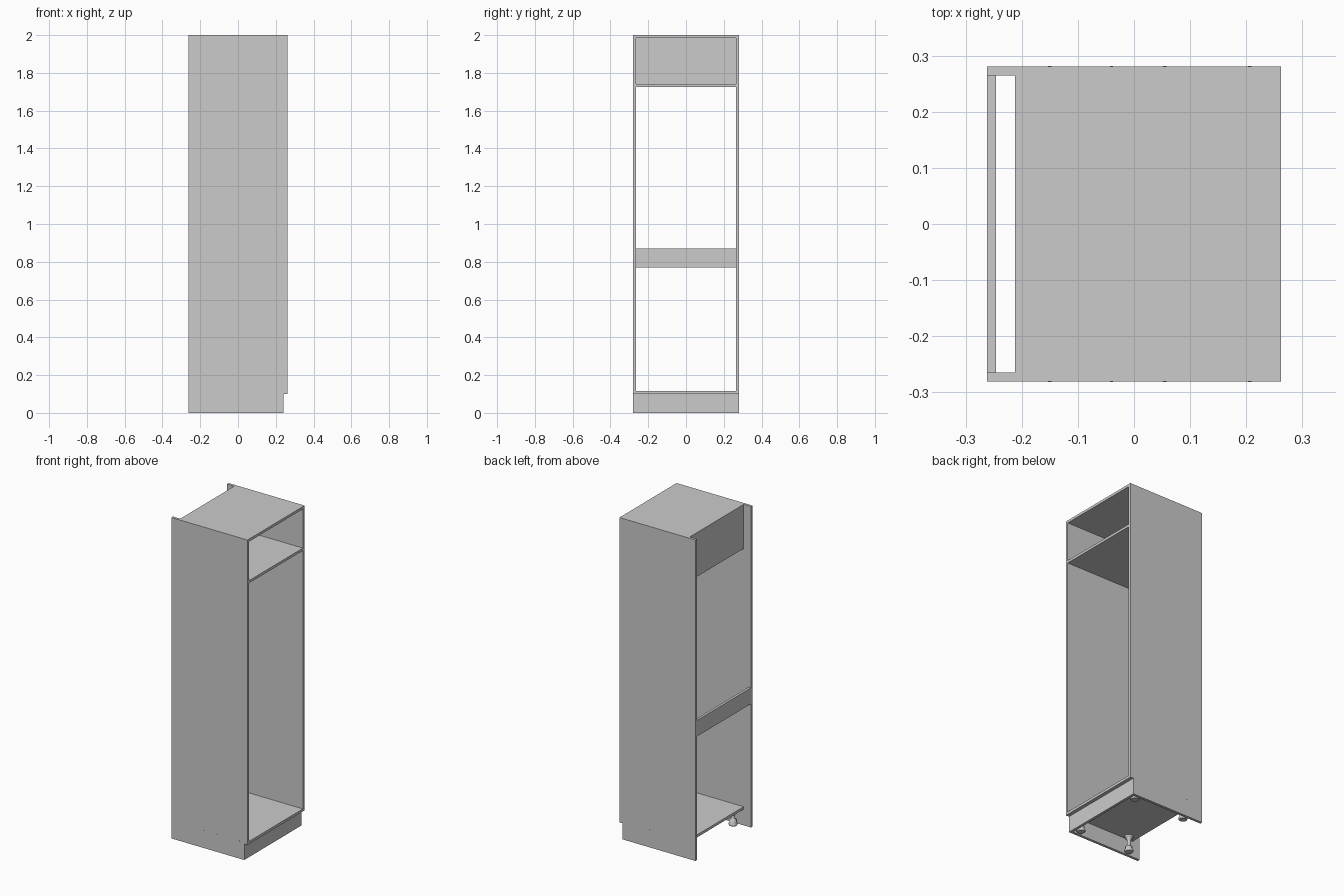
import bpy, bmesh, math

if "Cube" in bpy.data.objects:
    bpy.data.objects.remove(bpy.data.objects["Cube"])

T = 0.016            # board thickness
X0, X1 = -0.262, 0.262   # back and open front of the cabinet
W = 0.281            # half width
IN = W - T           # half width between the sides
BACK = -0.212        # recessed rear edge of the boards


def make_object(name, bm):
    bmesh.ops.recalc_face_normals(bm, faces=bm.faces)
    mesh = bpy.data.meshes.new(name)
    bm.to_mesh(mesh)
    bm.free()
    obj = bpy.data.objects.new(name, mesh)
    bpy.context.collection.objects.link(obj)
    return obj


def board(name, x, y, z):
    """Rectangular board given by its (min, max) on each axis."""
    bm = bmesh.new()
    bmesh.ops.create_cube(bm, size=1)
    for v in bm.verts:
        for i, (lo, hi) in enumerate((x, y, z)):
            v.co[i] = hi if v.co[i] > 0 else lo
    return make_object(name, bm)


def side_panel(name, y):
    """Tall side with a toe-kick notch at the lower front."""
    profile = [(X0, 0), (0.224, 0), (0.224, 0.1), (X1, 0.1), (X1, 2), (X0, 2)]
    bm = bmesh.new()
    face = bm.faces.new([bm.verts.new((px, y, pz)) for px, pz in profile])
    ext = bmesh.ops.extrude_face_region(bm, geom=[face])
    for v in ext["geom"]:
        if isinstance(v, bmesh.types.BMVert):
            v.co.y += T
    return make_object(name, bm)


def turned(name, x, y, profile, sides=24):
    """Revolve a radius/height profile around a vertical axis."""
    bm = bmesh.new()
    rings = []
    for r, z in profile:
        rings.append([bm.verts.new((x + r * math.cos(a), y + r * math.sin(a), z))
                      for a in (2 * math.pi * i / sides for i in range(sides))])
    for a, b in zip(rings, rings[1:]):
        for i in range(sides):
            j = (i + 1) % sides
            bm.faces.new((a[i], a[j], b[j], b[i])).smooth = True
    bm.faces.new(rings[0])
    bm.faces.new(rings[-1])
    for e in bm.edges:
        if len(e.link_faces) == 2 and e.calc_face_angle(0) > math.radians(30):
            e.smooth = False
    return make_object(name, bm)


# Carcass sides
side_panel("side_panel_a", -W)
side_panel("side_panel_b", IN)

# Horizontal boards
board("bottom_board", (BACK, X1), (-IN, IN), (0.1, 0.1 + T))
board("top_board", (BACK, X1), (-IN, IN), (2 - T, 2))
board("upper_shelf", (BACK + 0.008, X1), (-IN, IN), (1.725, 1.725 + T))

# Upper back panel, rear rail and plinth
board("upper_back_panel", (BACK, BACK + 0.008), (-IN, IN), (1.725, 2 - T))
board("rear_rail", (X0, X0 + T), (-IN, IN), (0.77, 0.87))
board("plinth", (0.224, 0.24), (-W, W), (0, 0.1))

# Adjustable feet under the bottom board
foot_profile = [(0.022, 0), (0.025, 0.004), (0.025, 0.012), (0.019, 0.02),
                (0.019, 0.034), (0.011, 0.038), (0.011, 0.078),
                (0.016, 0.082), (0.016, 0.092), (0.025, 0.094), (0.025, 0.1)]
for i, fx in enumerate((-0.16, 0.19)):
    for j, fy in enumerate((-0.235, 0.235)):
        turned(f"foot_{i}{j}", fx, fy, foot_profile)

# Tiny screw caps joining the sides to the bottom board
for sy in (-1, 1):
    for i, sx in enumerate((-0.15, -0.04, 0.055, 0.206)):
        bpy.ops.mesh.primitive_cylinder_add(
            vertices=12, radius=0.003, depth=0.001,
            location=(sx, sy * W, 0.108), rotation=(math.pi / 2, 0, 0))
        bpy.context.object.name = f"screw_cap_{'a' if sy < 0 else 'b'}{i}"
